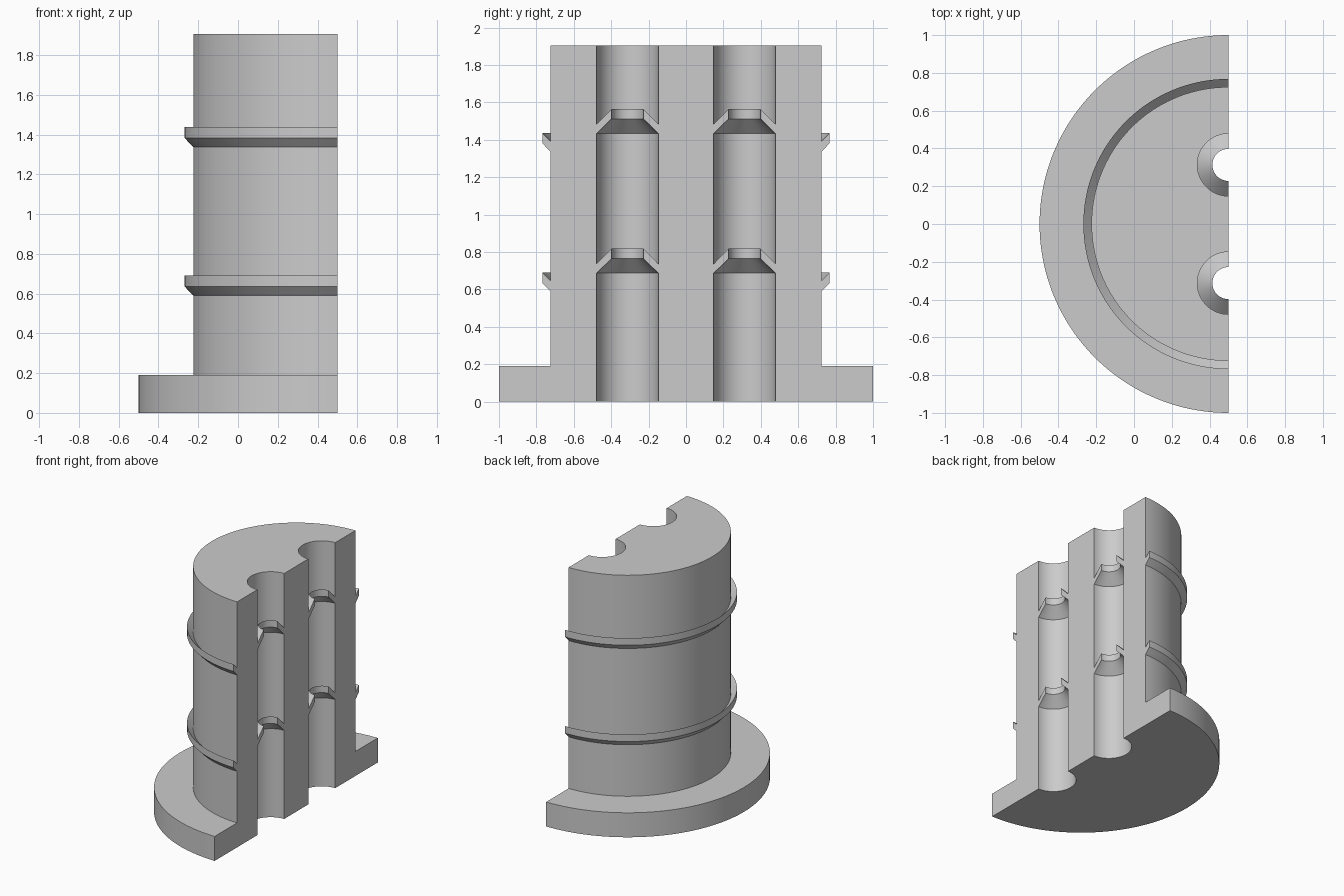
import bpy
import bmesh
from math import pi, sin, cos

if "Cube" in bpy.data.objects:
    bpy.data.objects.remove(bpy.data.objects["Cube"], do_unlink=True)

HEIGHT = 1.905
BODY_R = 0.725
BORE_R, BORE_Y = 0.165, 0.313
LIP_LEVELS = (0.0, 0.747)  # vertical offsets of the two lip sets
AXIS_X = 0.5               # the section plane

grey = bpy.data.materials.new("plain grey")
grey.use_nodes = True
grey.diffuse_color = (0.6, 0.6, 0.6, 1)
grey.node_tree.nodes["Principled BSDF"].inputs["Base Color"].default_value = (0.6, 0.6, 0.6, 1)

# Outer profile: flange, barrel and two upturned rings (radius, height)
outer = [(1.0, 0), (1.0, 0.19), (BODY_R, 0.19)]
bore = [(BORE_R, 0)]
for dz in LIP_LEVELS:
    outer += [(BODY_R, 0.59 + dz), (0.768, 0.635 + dz), (0.768, 0.69 + dz), (BODY_R, 0.647 + dz)]
    # Bore profile: conical valve lips pointing inward
    bore += [(BORE_R, 0.687 + dz), (0.085, 0.765 + dz), (0.085, 0.818 + dz), (BORE_R, 0.737 + dz)]
outer.append((BODY_R, HEIGHT))
bore.append((BORE_R, HEIGHT))

bm = bmesh.new()


def half_revolve(profile, centre_y, segments):
    """Revolve a profile half a turn; return rows of vertices from back to front."""
    rows = []
    for r, z in profile:
        rows.append([bm.verts.new((AXIS_X + r * cos(a), centre_y + r * sin(a), z))
                     for a in (pi / 2 + pi * i / segments for i in range(segments + 1))])
    for low, high in zip(rows, rows[1:]):
        for i in range(segments):
            bm.faces.new((low[i], low[i + 1], high[i + 1], high[i]))
    return rows


shell = half_revolve(outer, 0, 96)
back_bore = half_revolve(bore, BORE_Y, 48)
front_bore = half_revolve(bore, -BORE_Y, 48)


def edge(rows, end):
    return [row[end] for row in rows]


# Three flat walls of the section plane
for side_a, side_b in ((edge(shell, 0), edge(back_bore, 0)),
                       (edge(back_bore, -1), edge(front_bore, 0)),
                       (edge(front_bore, -1), edge(shell, -1))):
    bm.faces.new(side_a + side_b[::-1])

# Bottom and top caps, notched by the bores
for level in (0, -1):
    bm.faces.new(shell[level] + front_bore[level][::-1] + back_bore[level][::-1])

bmesh.ops.recalc_face_normals(bm, faces=bm.faces[:])
mesh = bpy.data.meshes.new("sectioned_flanged_plug")
bm.to_mesh(mesh)
bm.free()
mesh.materials.append(grey)

plug = bpy.data.objects.new("sectioned_flanged_plug", mesh)
bpy.context.collection.objects.link(plug)
bpy.ops.object.select_all(action="DESELECT")
plug.select_set(True)
bpy.context.view_layer.objects.active = plug
bpy.ops.object.shade_smooth_by_angle(angle=pi / 6)
